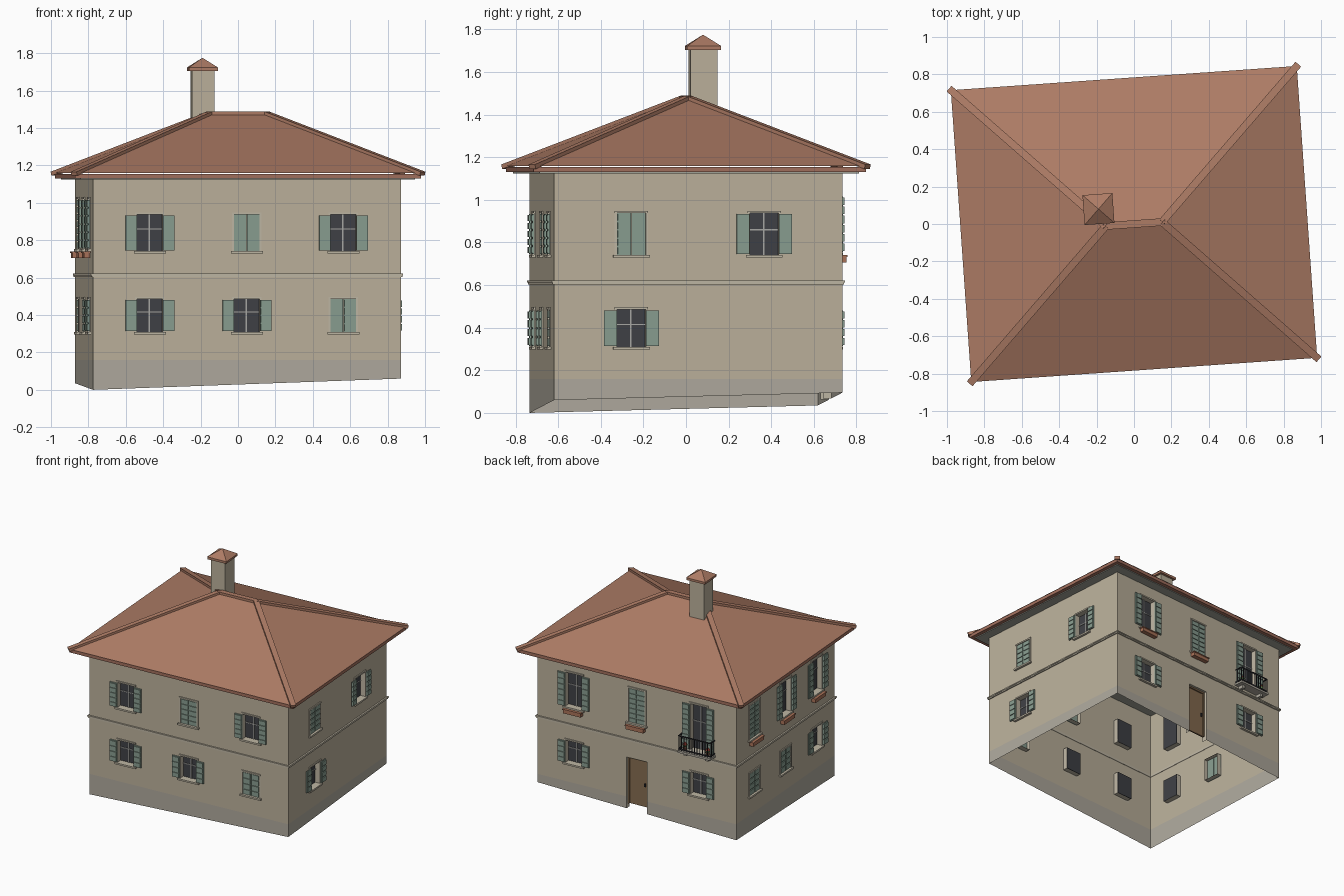
import bpy, bmesh, math
from mathutils import Matrix, Vector

if "Cube" in bpy.data.objects:
    bpy.data.objects.remove(bpy.data.objects["Cube"])

HX, HY, TOP = 0.825, 0.678, 1.14          # wall half sizes, wall top
TURN = Matrix.Rotation(math.radians(4), 4, 'Z')
COL = dict(wall=(.50, .44, .33), stone=(.43, .40, .34), trim=(.52, .47, .37), roof=(.42, .20, .13),
           tile=(.36, .16, .11), shutter=(.25, .34, .28), glass=(.05, .052, .06), bar=(.40, .40, .38),
           wood=(.24, .15, .08), iron=(.025, .025, .03), clay=(.40, .17, .10),
           leaf=(.12, .22, .07), bloom=(.55, .07, .05), soffit=(.36, .37, .32))
parts = {}


def part(name, color):
    if name not in parts:
        parts[name] = (bmesh.new(), color)
    return parts[name][0]


def box(name, color, lo, hi, M=Matrix()):
    c = [(a + b) / 2 for a, b in zip(lo, hi)]
    s = [abs(b - a) for a, b in zip(lo, hi)]
    bmesh.ops.create_cube(part(name, color), size=1,
                          matrix=M @ Matrix.Translation(c) @ Matrix.Diagonal((*s, 1)))


def poly(name, color, pts, M=Matrix()):
    bm = part(name, color)
    bm.faces.new([bm.verts.new(M @ Vector(p)) for p in pts])


def beam(name, color, a, b, w, h):
    a, b = Vector(a), Vector(b)
    rot = (b - a).to_track_quat('Y', 'Z').to_matrix().to_4x4()
    L = (b - a).length / 2
    box(name, color, (-w / 2, -L, -h / 2), (w / 2, L, h / 2), Matrix.Translation((a + b) / 2) @ rot)


def ground(p):
    return 0.0475 + 0.03 * p.x / HX + 0.0175 * p.y / HY


# each side: turn, half length, distance, openings (u, kind, z0, z1, planter)
LOW, UP, TALL = (.31, .485), (.742, .937), (.752, 1.02)
SIDES = [
    (0, HX, HY, [(-.52, 'open', LOW, 0), (0, 'open', LOW, 0), (.517, 'closed', LOW, 0),
                 (-.52, 'open', UP, 0), (0, 'closed', UP, 0), (.517, 'open', UP, 0)]),
    (90, HY, HX, [(-.315, 'open', LOW, 0), (-.315, 'closed', UP, 0), (.31, 'open', UP, 0)]),
    (180, HX, HY, [(-.52, 'open', LOW, 0), (0, 'door', (-1, .47), 0), (.515, 'open', LOW, 0),
                   (-.52, 'open', TALL, 1), (0, 'closed', TALL, 1), (.515, 'balcony', (.66, 1.02), 0)]),
    (270, HY, HX, [(-.43, 'closed', LOW, 0), (0, 'closed', LOW, 0), (.43, 'open', LOW, 0),
                   (-.43, 'closed', TALL, 1), (0, 'open', TALL, 1), (.43, 'open', TALL, 1)]),
]
HW, REC = .068, .04                        # half opening width, recess depth


def wall(M, half, D, ops):
    """Wall sheet with openings; bottom edge follows the sloping ground."""
    rect = [(u - (.085 if k == 'door' else HW), u + (.085 if k == 'door' else HW), *z) for u, k, z, p in ops]
    us = sorted({-half, half} | {e for r in rect for e in r[:2]})
    zs = sorted({-1, .16, TOP} | {e for r in rect for e in r[2:]})

    def P(u, z):
        return (u, -D, z if z > -1 else ground(M @ Vector((u, -D, 0))))
    for a, b in zip(us, us[1:]):
        for c, d in zip(zs, zs[1:]):
            m, n = (a + b) / 2, (c + d) / 2
            if any(r[0] < m < r[1] and r[2] < n < r[3] for r in rect):
                continue
            low = d <= .16
            poly('plinth' if low else 'walls', 'stone' if low else 'wall',
                 [P(a, c), P(b, c), P(b, d), P(a, d)], M)
    # reveals
    for a, b, c, d in rect:
        ring = [P(a, c), P(b, c), P(b, d), P(a, d)]
        for i in range(4):
            if c == -1 and i == 0:
                continue
            p, q = ring[i], ring[(i + 1) % 4]
            poly('window_reveals', 'trim', [p, q, (q[0], -D + REC, q[2]), (p[0], -D + REC, p[2])], M)


def shutter(M, D, a, b, z0, z1, out):
    """Louvred leaf whose outer face lies 'out' in front of the wall."""
    y0, y1 = -D - out, -D - out + .012
    box('shutters', 'shutter', (a, y0 + .004, z0), (b, y1, z1), M)
    n = max(4, round((z1 - z0) / .04))
    h = (z1 - z0) / n
    for i in range(n):
        box('shutter_slats', 'shutter', (a + .004, y0 - .002, z0 + i * h + .004),
            (b - .004, y0 + .004, z0 + (i + 1) * h - .004), M)


def window(M, D, u, kind, z0, z1, planter):
    l, r = u - HW, u + HW
    # surround
    for a, b in ((l - .011, l), (r, r + .011)):
        box('window_surrounds', 'trim', (a, -D - .006, z0), (b, -D, z1), M)
    box('window_surrounds', 'trim', (l - .011, -D - .008, z1), (r + .011, -D, z1 + .011), M)
    if kind != 'balcony':
        box('window_sills', 'trim', (l - .018, -D - .018, z0 - .013), (r + .018, -D, z0), M)
    if kind == 'closed':
        for a, b in ((l, u - .001), (u + .001, r)):
            shutter(M, D, a, b, z0, z1, .003)
    else:
        g = -D + REC
        box('window_glass', 'glass', (l, g - .004, z0), (r, g, z1), M)
        box('window_bars', 'bar', (u - .004, g - .010, z0), (u + .004, g - .004, z1), M)
        zm = z0 + (z1 - z0) * .6
        box('window_bars', 'bar', (l, g - .009, zm - .003), (r, g - .004, zm + .003), M)
        for a, b in ((l - .062, l - .001), (r + .001, r + .062)):
            shutter(M, D, a, b, z0 + .004, z1 - .004, .02)
    if planter:
        box('planters', 'clay', (l - .004, -D - .036, z0 - .046), (r + .004, -D - .002, z0 - .014), M)
        box('planters', 'clay', (l - .009, -D - .040, z0 - .020), (r + .009, -D - .001, z0 - .012), M)


def balcony(M, D, u, z):
    w, d, t = .13, .065, z + .115
    box('balcony_slab', 'stone', (u - w - .006, -D - d - .006, z - .016), (u + w + .006, -D, z), M)
    for s in (-.09, .09):
        box('balcony_brackets', 'stone', (u + s - .012, -D - .045, z - .04), (u + s + .012, -D, z - .016), M)
    for h in (z + .012, t):
        box('balcony_railing', 'iron', (u - w, -D - d, h - .004), (u + w, -D - d + .007, h + .004), M)
        for s in (-1, 1):
            box('balcony_railing', 'iron', (u + s * w - .0035, -D - d, h - .004), (u + s * w + .0035, -D, h + .004), M)
    bars = [(u - w + i * w / 6, -D - d + .0035) for i in range(13)]
    bars += [(u + s * w, -D - y) for s in (-1, 1) for y in (.02, .042)]
    for x, y in bars:
        box('balcony_railing', 'iron', (x - .0022, y - .0022, z), (x + .0022, y + .0022, t), M)
    # flower pots
    for s in (-.095, .095):
        for name, col, dz, r1, r2, h in (('flower_pots', 'clay', .014, .011, .016, .028),
                                         ('pot_leaves', 'leaf', .036, .012, .019, .016),
                                         ('pot_flowers', 'bloom', .052, .017, .007, .016)):
            bmesh.ops.create_cone(part(name, col), cap_ends=True, segments=8, radius1=r1, radius2=r2, depth=h,
                                  matrix=M @ Matrix.Translation((u + s, -D - .036, z + dz)))


for ang, half, D, ops in SIDES:
    M = Matrix.Rotation(math.radians(ang), 4, 'Z')
    wall(M, half, D, ops)
    # string course
    for o, a, b in ((.008, .603, .612), (.012, .612, .621)):
        box('string_course', 'trim', (-half - o, -D - o, a), (half + o, -D + .003, b), M)
    for u, kind, (z0, z1), planter in ops:
        if kind == 'door':
            y = -D + REC - .012
            box('door', 'wood', (u - .085, y, .10), (u + .085, y + .012, z1), M)
            for s in (-1, 1):
                box('door_frame', 'wood', (u + s * .085, y - .01, .10), (u + s * .074, y, z1), M)
            box('door_frame', 'wood', (u - .085, y - .01, z1 - .012), (u + .085, y, z1), M)
            box('door_handle', 'iron', (u + .05, y - .012, .26), (u + .06, y, .285), M)
        else:
            window(M, D, u, kind, z0, z1, planter)
        if kind == 'balcony':
            balcony(M, D, u, z0)

# hipped roof, fascia and soffit
EX, EY, EZ, RX, RZ = .927, .782, 1.158, .15, 1.478
box('soffit', 'soffit', (-EX + .03, -EY + .03, 1.124), (EX - .03, EY - .03, 1.136))
box('roof_fascia', 'tile', (-EX, -EY, 1.13), (EX, EY, EZ - .003))
A, B = (-RX, 0, RZ), (RX, 0, RZ)
c = [(-EX, -EY, EZ), (EX, -EY, EZ), (EX, EY, EZ), (-EX, EY, EZ)]
for pts in ([c[0], c[1], B, A], [c[1], c[2], B], [c[2], c[3], A, B], [c[3], c[0], A]):
    poly('roof', 'roof', pts)

# hip and ridge caps
beam('ridge_caps', 'roof', A, B, .04, .02)
for p in c:
    top = Vector(A if p[0] < 0 else B)
    beam('ridge_caps', 'roof', top, Vector(p) + (Vector(p) - top).normalized() * .01, .04, .022)

# chimney
cx, cy = -.184, .093
box('chimney_shaft', 'wall', (cx - .06, cy - .063, 1.32), (cx + .06, cy + .063, 1.706))
box('chimney_cap', 'roof', (cx - .077, cy - .08, 1.704), (cx + .077, cy + .08, 1.722))
q = [(cx - .08, cy - .08, 1.722), (cx + .08, cy - .08, 1.722), (cx + .08, cy + .08, 1.722), (cx - .08, cy + .08, 1.722)]
for i in range(4):
    poly('chimney_cap', 'roof', [q[i], q[(i + 1) % 4], (cx, cy, 1.775)])

# turn every part into an object
mats = {}
for n, rgb in COL.items():
    mats[n] = bpy.data.materials.new(n)
    mats[n].diffuse_color = (*rgb, 1)
for name, (bm, color) in parts.items():
    if name in ('walls', 'plinth', 'roof'):
        bmesh.ops.remove_doubles(bm, verts=bm.verts, dist=1e-5)
    bm.transform(TURN)
    me = bpy.data.meshes.new(name)
    bm.to_mesh(me)
    bm.free()
    me.materials.append(mats[color])
    bpy.context.collection.objects.link(bpy.data.objects.new(name, me))

for m in bpy.data.materials:
    if m.users and not m.is_grease_pencil:
        m.use_nodes = True
        m.node_tree.nodes["Principled BSDF"].inputs["Base Color"].default_value = m.diffuse_color
